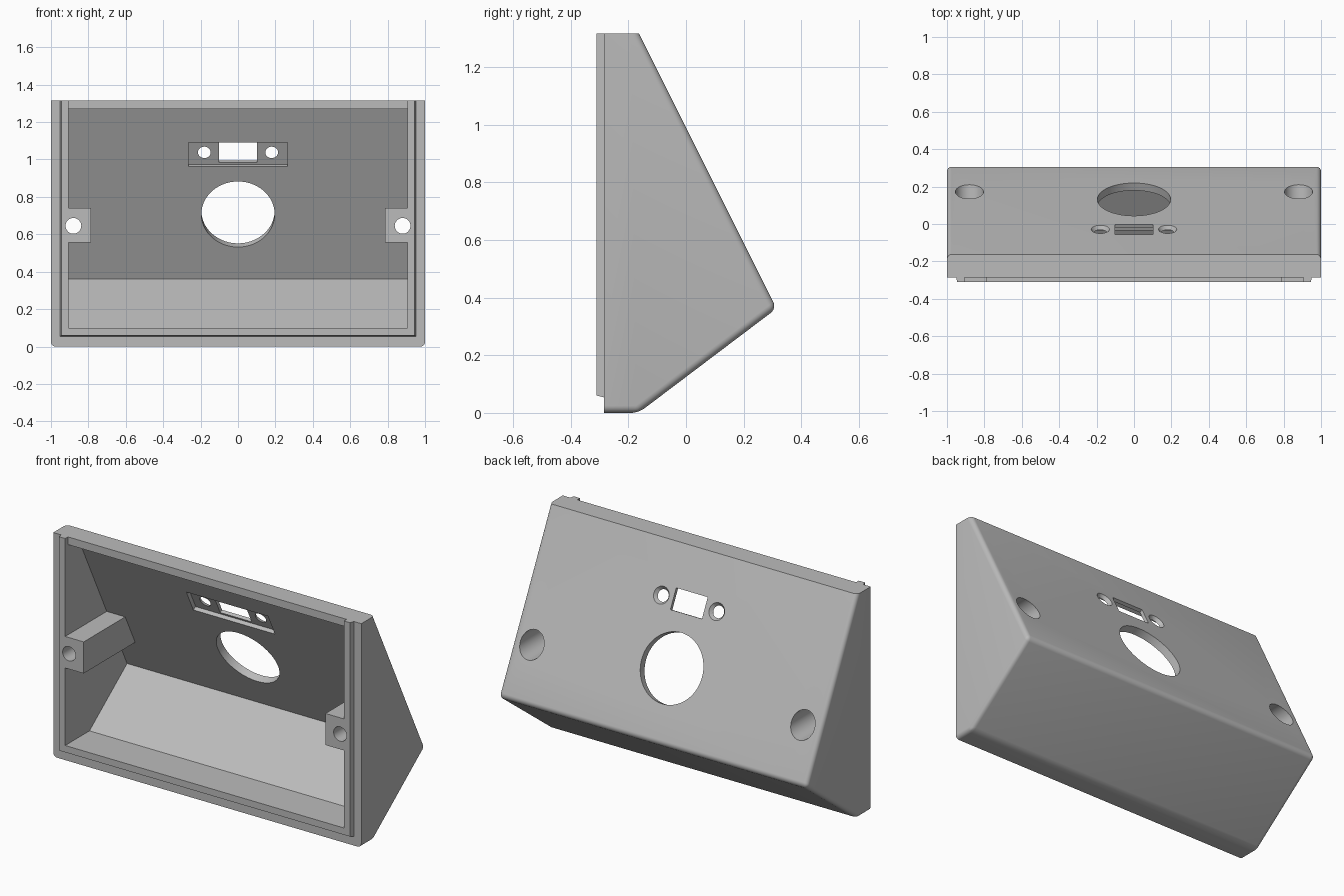
import bpy
import bmesh
from math import atan2
from mathutils import Matrix, Vector

cube = bpy.data.objects.get("Cube")
if cube:
    bpy.data.objects.remove(cube, do_unlink=True)

# Main dimensions
FRONT, RIM, TOP = -0.31, -0.285, 1.315
WALL = 0.905
CORNER_Y, CORNER_Z = 0.314, 0.362


def back_y(z):
    """Depth of the sloped back panel at height z."""
    return CORNER_Y - (z - CORNER_Z) / 2


def to_object(bm, name):
    bmesh.ops.recalc_face_normals(bm, faces=bm.faces)
    mesh = bpy.data.meshes.new(name)
    bm.to_mesh(mesh)
    bm.free()
    obj = bpy.data.objects.new(name, mesh)
    bpy.context.collection.objects.link(obj)
    return obj


def prism_bm(profile, x0, x1):
    """Extrude a (y, z) profile along x."""
    bm = bmesh.new()
    face = bm.faces.new([bm.verts.new((x0, y, z)) for y, z in profile])
    new = bmesh.ops.extrude_face_region(bm, geom=[face])["geom"]
    bmesh.ops.translate(bm, verts=[v for v in new if isinstance(v, bmesh.types.BMVert)],
                        vec=(x1 - x0, 0, 0))
    return bm


def prism(name, profile, x0, x1):
    return to_object(prism_bm(profile, x0, x1), name)


def box(name, size, matrix):
    bm = bmesh.new()
    bmesh.ops.create_cube(bm, size=1, matrix=matrix @ Matrix.Diagonal((*size, 1)))
    return to_object(bm, name)


def cylinder(name, r1, r2, depth, matrix, segments=64):
    bm = bmesh.new()
    bmesh.ops.create_cone(bm, cap_ends=True, segments=segments, radius1=r1,
                          radius2=r2, depth=depth, matrix=matrix)
    return to_object(bm, name)


def combine(target, tool, operation):
    mod = target.modifiers.new(tool.name, "BOOLEAN")
    mod.operation, mod.solver, mod.object = operation, "EXACT", tool
    bpy.context.view_layer.objects.active = target
    bpy.ops.object.modifier_apply(modifier=mod.name)
    bpy.data.objects.remove(tool, do_unlink=True)


def on_back(x, z, offset=0):
    """Frame on the back panel, local z pointing out of it."""
    tilt = Matrix.Rotation(-atan2(2, 1), 4, "X")
    return Matrix.Translation((x, back_y(z), z)) @ tilt @ Matrix.Translation((0, 0, offset))


# Outer wedge, rounded everywhere except the front rim and the top
bm = prism_bm([(RIM, 0), (-0.165, 0), (CORNER_Y, CORNER_Z), (back_y(TOP), TOP), (RIM, TOP)], -1, 1)


def is_rounded(edge):
    a, b = (v.co for v in edge.verts)
    on_rim = abs(a.y - RIM) < 1e-4 and abs(b.y - RIM) < 1e-4
    on_top = abs(a.z - TOP) < 1e-4 and abs(b.z - TOP) < 1e-4
    return not on_rim and not on_top


bmesh.ops.bevel(bm, geom=[e for e in bm.edges if is_rounded(e)], offset=0.025,
                offset_type="OFFSET", segments=6, profile=0.5, affect="EDGES")
housing = to_object(bm, "housing")

# Tapered lip standing proud of the front rim
bm = prism_bm([(FRONT, 0.06), (-0.27, 0.05), (-0.27, TOP), (FRONT, TOP)], -0.955, 0.955)
for v in bm.verts:
    if abs(v.co.y - FRONT) < 1e-4:
        v.co.x *= 0.945 / 0.955
combine(housing, to_object(bm, "lip"), "UNION")

# Open the lip along the top, then hollow the wedge
combine(housing, prism("lip_gap", [(-0.4, 1.1), (RIM, 1.1), (RIM, 1.4), (-0.4, 1.4)],
                       -WALL, WALL), "DIFFERENCE")
cavity = [(-0.4, 0.1), (-0.085, 0.1), (CORNER_Y - 0.05, CORNER_Z),
          (back_y(1.27) - 0.05, 1.27), (-0.4, 1.27)]
combine(housing, prism("cavity", cavity, -WALL, WALL), "DIFFERENCE")

# Screw bosses on both side walls, with deep counterbores from the back
along_y = Matrix.Rotation(atan2(1, 0), 4, "X")
boss = [(FRONT, 0.555), (back_y(0.555) - 0.035, 0.555),
        (back_y(0.74) - 0.035, 0.74), (FRONT, 0.74)]
for side in (-1, 1):
    inner, outer = sorted((side * 0.785, side * 0.93))
    combine(housing, prism("boss", boss, inner, outer), "UNION")
for side in (-1, 1):
    hole = Matrix.Translation((side * 0.88, 0, 0.645)) @ along_y
    combine(housing, cylinder("screw_hole", 0.042, 0.042, 1, hole), "DIFFERENCE")
    bore = Matrix.Translation((side * 0.88, 0.15, 0.645)) @ along_y
    combine(housing, cylinder("counterbore", 0.075, 0.075, 0.7, bore), "DIFFERENCE")

# Large round opening in the back panel
combine(housing, cylinder("round_opening", 0.196, 0.196, 0.3, on_back(0, 0.727), 96), "DIFFERENCE")

# Connector pocket inside, with slot and two countersunk holes
SOCKET_Z = 1.047
combine(housing, box("pocket", (0.53, 0.145, 0.08), on_back(0, SOCKET_Z, -0.06)), "DIFFERENCE")
combine(housing, box("slot", (0.205, 0.12, 0.2), on_back(0, SOCKET_Z)), "DIFFERENCE")
for side in (-1, 1):
    x = side * 0.18
    combine(housing, cylinder("pin_hole", 0.034, 0.034, 0.2, on_back(x, SOCKET_Z), 48), "DIFFERENCE")
    combine(housing, cylinder("countersink", 0.034, 0.056, 0.03,
                              on_back(x, SOCKET_Z, -0.005), 48), "DIFFERENCE")

# Plain grey plastic
grey = bpy.data.materials.new("grey_plastic")
grey.use_nodes = True
colour = (0.5, 0.5, 0.5, 1)
grey.diffuse_color = colour
grey.node_tree.nodes["Principled BSDF"].inputs["Base Color"].default_value = colour
housing.data.materials.clear()
housing.data.materials.append(grey)

# Smooth rounded edges and bores, keep the rest crisp
bpy.ops.object.select_all(action="DESELECT")
housing.select_set(True)
bpy.context.view_layer.objects.active = housing
bpy.ops.object.shade_smooth_by_angle(angle=0.5)
